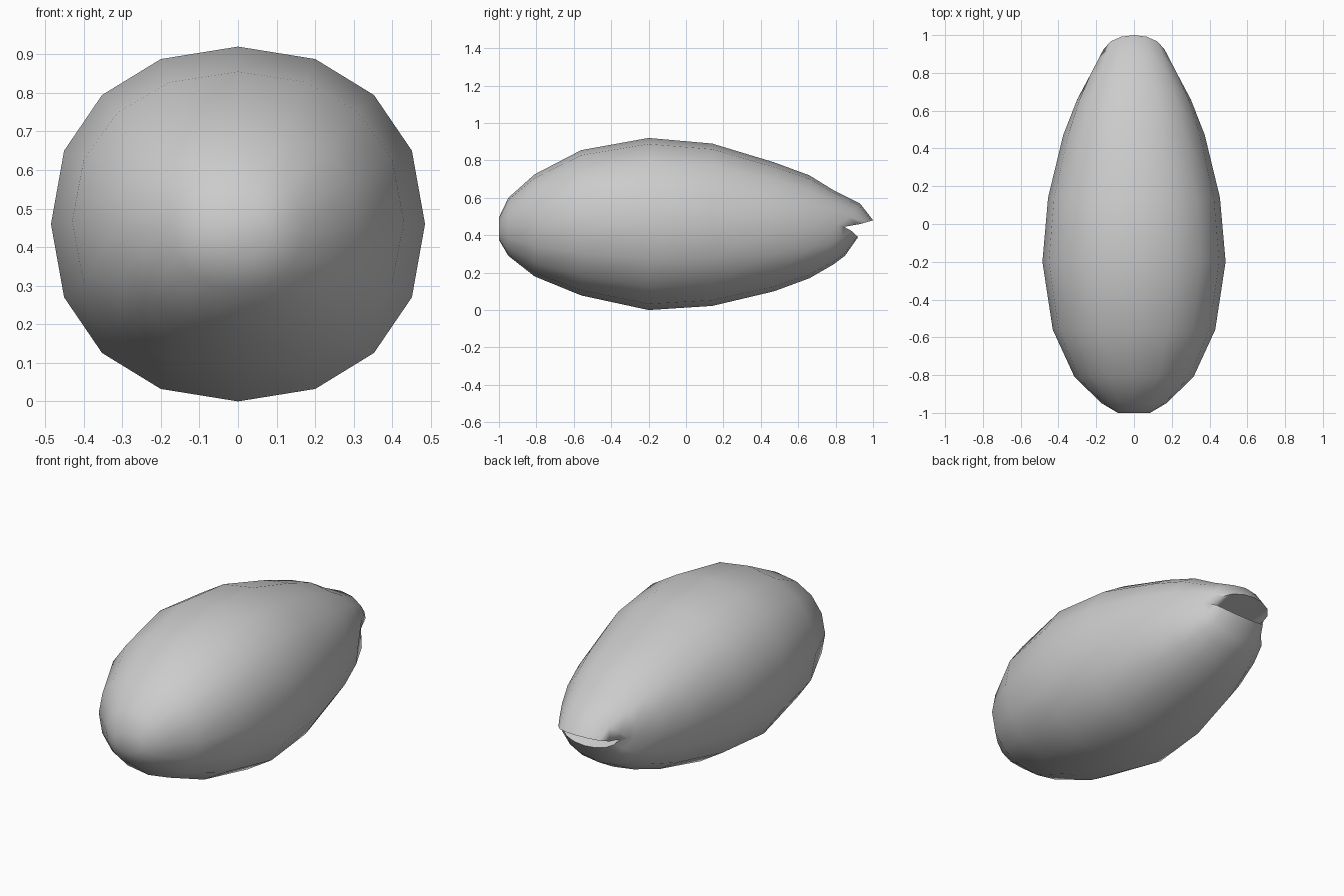
import bpy, bmesh
from math import sin, cos, pi, copysign

if "Cube" in bpy.data.objects:
    bpy.data.objects.remove(bpy.data.objects["Cube"])

SIDES = 16

# Body stations: y, half width, bottom z, top z, side pinch
STATIONS = [
    (-1.00, 0.085, 0.375, 0.495, 0.00),
    (-0.95, 0.170, 0.290, 0.600, 0.00),
    (-0.81, 0.315, 0.180, 0.725, 0.00),
    (-0.56, 0.430, 0.078, 0.855, 0.00),
    (-0.20, 0.485, 0.000, 0.920, 0.00),
    (0.14, 0.455, 0.022, 0.890, 0.00),
    (0.47, 0.375, 0.100, 0.790, 0.00),
    (0.66, 0.310, 0.170, 0.720, 0.03),
    (0.79, 0.250, 0.245, 0.640, 0.12),
]


def boxy(v):
    return copysign(abs(v) ** 0.92, v)


def body_ring(y, w, zb, zt, pinch):
    pts = []
    for i in range(SIDES):
        a = 2 * pi * i / SIDES
        squeeze = 1 - pinch * max(0, 1 - 2.5 * abs(sin(a)))
        pts.append((w * boxy(cos(a)) * squeeze, y,
                    (zb + zt) / 2 + (zt - zb) / 2 * boxy(sin(a))))
    return pts


def lip_ring(w, y, z, upper, lower, power):
    """upper / lower: y reach and z offset in the middle of each lip."""
    pts = []
    for i in range(SIDES):
        a = 2 * pi * i / SIDES
        s = abs(sin(a))
        dy, dz = upper if sin(a) >= 0 else lower
        pts.append((w * cos(a), y + dy * s ** power, z + dz * s))
    return pts


rings = [body_ring(*st) for st in STATIONS]
# Outer lips, then the lip edge of the split end
rings.append(lip_ring(0.205, 0.82, 0.45, (0.11, 0.12), (0.03, -0.16), 0.8))
rings.append(lip_ring(0.175, 0.845, 0.445, (0.155, 0.035), (0.075, -0.055), 0.7))

bm = bmesh.new()
loops = [[bm.verts.new(p) for p in r] for r in rings]
for r0, r1 in zip(loops, loops[1:]):
    for i in range(SIDES):
        j = (i + 1) % SIDES
        bm.faces.new((r0[i], r0[j], r1[j], r1[i]))
# Blunt front end
bm.faces.new(loops[0])
# Mouth hollow: crease running across between the corners
lip = loops[-1]
half = SIDES // 2
crease = [bm.verts.new((0.11 * k, 0.80, 0.445)) for k in (1, 0, -1)]
for sgn in (1, -1):
    row = [lip[(sgn * i) % SIDES] for i in range(half + 1)]
    for i in range(half):
        c = crease[0 if i < 3 else (1 if i < 5 else 2)]
        bm.faces.new((row[i], row[i + 1], c))
    bm.faces.new((row[3], crease[1], crease[0]))
    bm.faces.new((row[5], crease[2], crease[1]))
bmesh.ops.recalc_face_normals(bm, faces=bm.faces)

mesh = bpy.data.meshes.new("nut_shell")
bm.to_mesh(mesh)
bm.free()
shell = bpy.data.objects.new("nut_shell", mesh)
bpy.context.collection.objects.link(shell)
bpy.context.view_layer.objects.active = shell
shell.select_set(True)
bpy.ops.object.shade_smooth_by_angle(angle=1.3)
